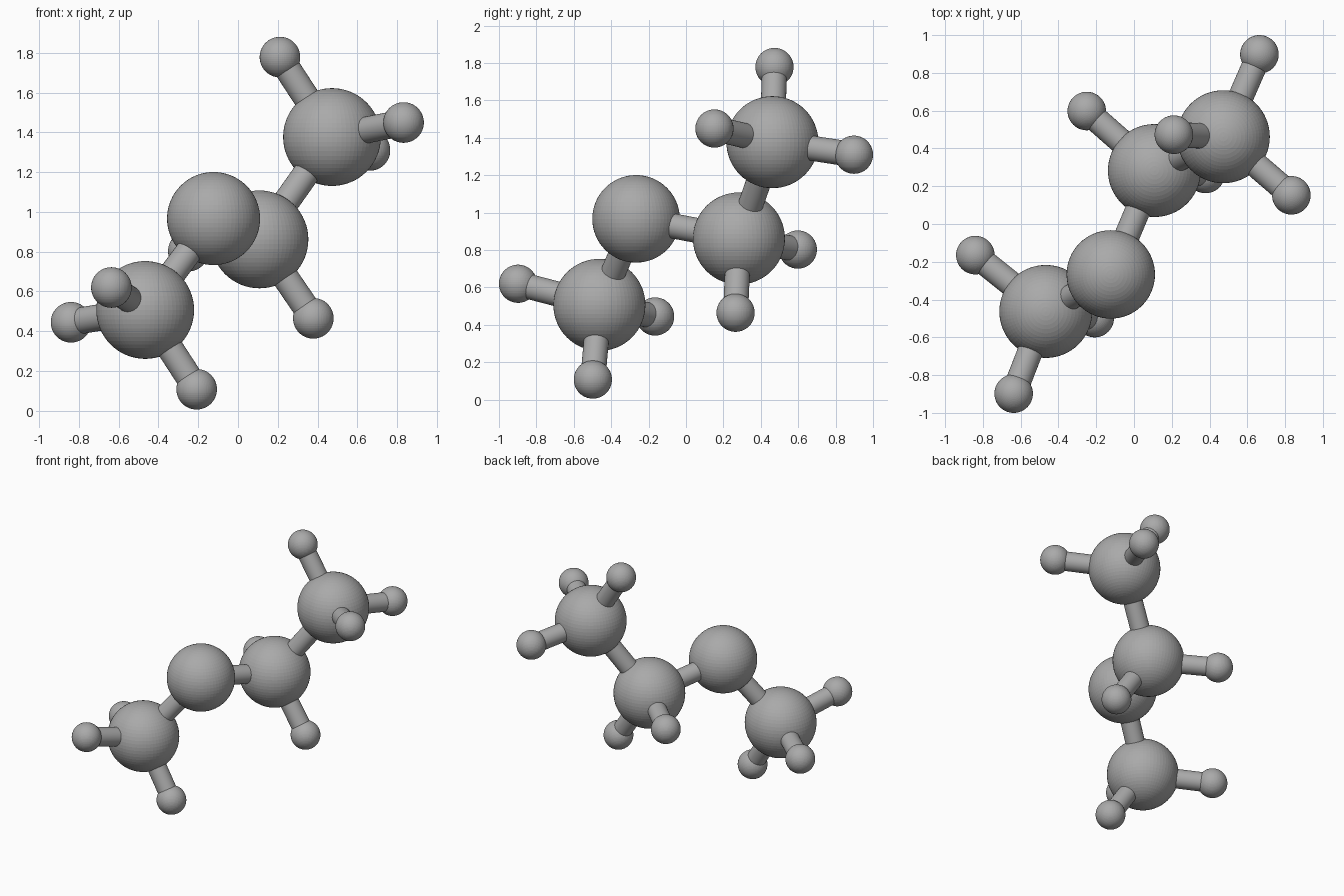
import bpy
from mathutils import Vector

cube = bpy.data.objects.get("Cube")
if cube:
    bpy.data.objects.remove(cube, do_unlink=True)

grey = bpy.data.materials.new("plain grey")
grey.use_nodes = True
colour = (0.4, 0.4, 0.4, 1)
grey.diffuse_color = colour
grey.node_tree.nodes["Principled BSDF"].inputs["Base Color"].default_value = colour

LARGE, MIDDLE, SMALL, ROD = 0.246, 0.234, 0.102, 0.067


def ball(name, centre, radius):
    bpy.ops.mesh.primitive_uv_sphere_add(
        segments=64, ring_count=32, radius=radius, location=centre)
    obj = bpy.context.object
    obj.name = name
    obj.data.materials.append(grey)


def rod(name, start, end):
    start, end = Vector(start), Vector(end)
    span = end - start
    bpy.ops.mesh.primitive_cylinder_add(
        vertices=32, radius=ROD, depth=span.length, location=(start + end) / 2)
    obj = bpy.context.object
    obj.name = name
    obj.rotation_euler = span.to_track_quat('Z', 'Y').to_euler()
    obj.data.materials.append(grey)
    bpy.ops.object.select_all(action='DESELECT')
    obj.select_set(True)
    bpy.ops.object.shade_smooth_by_angle()


# Chain of large balls: name, centre, radius, small balls attached to it
chain = [
    ("lower_end", (-0.467, -0.463, 0.507), LARGE,
     [(-0.84, -0.165, 0.445), (-0.637, -0.898, 0.62), (-0.208, -0.498, 0.108)]),
    ("bridge", (-0.123, -0.267, 0.967), MIDDLE, []),
    ("middle", (0.108, 0.283, 0.862), LARGE,
     [(0.379, 0.265, 0.465), (-0.25, 0.598, 0.803)]),
    ("upper_end", (0.473, 0.462, 1.377), LARGE,
     [(0.211, 0.473, 1.779), (0.833, 0.152, 1.45), (0.664, 0.898, 1.31)]),
]

# Balls with their small satellites
for name, centre, radius, tips in chain:
    ball(name + "_ball", centre, radius)
    for i, tip in enumerate(tips, 1):
        ball(f"{name}_small_ball_{i}", tip, SMALL)
        rod(f"{name}_small_rod_{i}", centre, tip)

# Rods along the chain
for a, b in zip(chain, chain[1:]):
    rod(f"{a[0]}_to_{b[0]}_rod", a[1], b[1])
